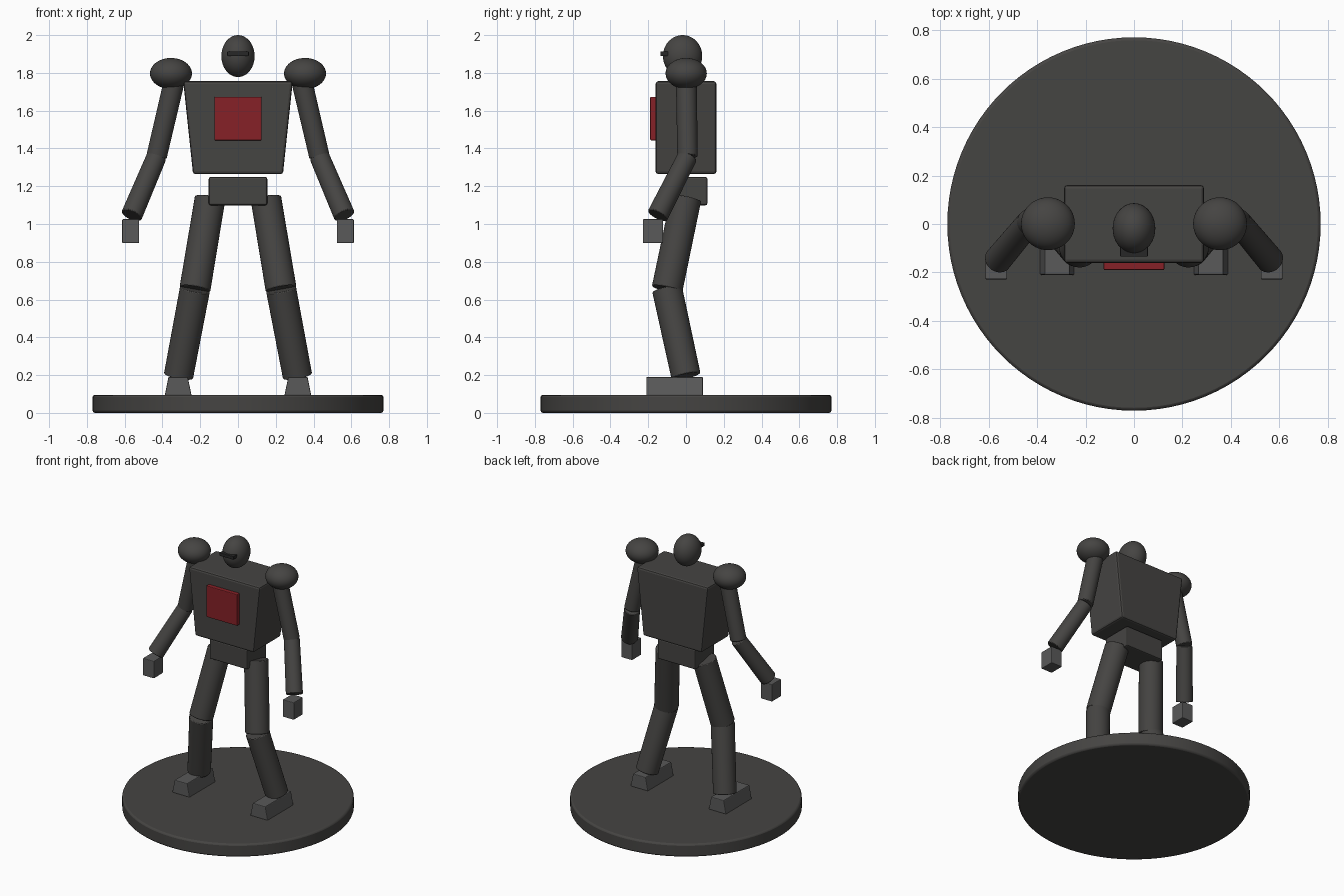
import bpy, bmesh, math
from mathutils import Vector

if "Cube" in bpy.data.objects:
    bpy.data.objects.remove(bpy.data.objects["Cube"])


def material(name, color):
    m = bpy.data.materials.new(name)
    m.diffuse_color = (*color, 1)
    m.use_nodes = True
    m.node_tree.nodes["Principled BSDF"].inputs["Base Color"].default_value = m.diffuse_color
    return m


DARK = material("dark_grey", (0.06, 0.058, 0.055))
LIGHT = material("mid_grey", (0.1, 0.1, 0.1))
BLACK = material("black", (0.02, 0.02, 0.02))
RED = material("red", (0.24, 0.015, 0.02))


def finish(ob, name, mat, bevel=0):
    ob.name = name
    ob.data.materials.append(mat)
    if bevel:
        mod = ob.modifiers.new("edge", 'BEVEL')
        mod.width, mod.segments = bevel, 2
        mod.limit_method, mod.angle_limit = 'ANGLE', math.radians(40)
    return ob


def block(name, center, size, mat, bevel=0.005, top_x=1.0):
    """Box whose top can be wider or narrower in x."""
    bpy.ops.mesh.primitive_cube_add(size=1, location=center)
    ob = bpy.context.object
    for v in ob.data.vertices:
        s = top_x if v.co.z > 0 else 1
        v.co = (v.co.x * size[0] * s, v.co.y * size[1], v.co.z * size[2])
    return finish(ob, name, mat, bevel)


def limb(name, a, b, r_top, r_bottom, mat):
    """Tapered cylinder from joint a (top) to joint b (bottom)."""
    a, b = Vector(a), Vector(b)
    bpy.ops.mesh.primitive_cone_add(vertices=32, radius1=r_bottom, radius2=r_top,
                                    depth=(a - b).length, location=(a + b) / 2)
    ob = bpy.context.object
    ob.rotation_mode = 'QUATERNION'
    ob.rotation_quaternion = Vector((0, 0, 1)).rotation_difference(a - b)
    bpy.ops.object.shade_smooth_by_angle()
    return finish(ob, name, mat, 0.005)


def ellipsoid(name, center, radii, mat):
    bpy.ops.mesh.primitive_uv_sphere_add(segments=40, ring_count=24, radius=1, location=center)
    ob = bpy.context.object
    for v in ob.data.vertices:
        v.co = [c * r for c, r in zip(v.co, radii)]
    bpy.ops.object.shade_smooth()
    return finish(ob, name, mat)


# Round display base
bpy.ops.mesh.primitive_cylinder_add(vertices=96, radius=0.77, depth=0.095, location=(0, 0, 0.0475))
base = bpy.context.object
bpy.ops.object.shade_smooth_by_angle()
finish(base, "base", DARK, 0.012)

# Trunk
block("pelvis", (0, 0, 1.174), (0.31, 0.226, 0.15), DARK, 0.01)
block("torso", (0, 0, 1.51), (0.476, 0.322, 0.492), DARK, 0.014, top_x=0.58 / 0.476)
block("chest_plate", (0, -0.165, 1.558), (0.25, 0.05, 0.23), RED, 0.005)

# Head and visor
ellipsoid("head", (0, -0.018, 1.889), (0.088, 0.104, 0.111), DARK)
block("visor", (0, -0.112, 1.901), (0.114, 0.046, 0.024), BLACK, 0.003)

# Arms and legs on both sides
for side, s in (("right", -1), ("left", 1)):
    elbow = (s * 0.431, 0.008, 1.357)
    knee = (s * 0.228, -0.1, 0.655)
    ellipsoid(side + "_shoulder", (s * 0.355, 0.001, 1.797), (0.111, 0.109, 0.082), DARK)
    limb(side + "_upper_arm", (s * 0.339, 0.002, 1.75), elbow, 0.055, 0.054, DARK)
    limb(side + "_forearm", elbow, (s * 0.563, -0.15, 1.046), 0.053, 0.057, DARK)
    block(side + "_hand", (s * 0.568, -0.175, 0.962), (0.09, 0.107, 0.127), LIGHT)
    limb(side + "_thigh", (s * 0.148, 0.0, 1.135), knee, 0.081, 0.082, DARK)
    limb(side + "_shin", knee, (s * 0.315, 0.0, 0.195), 0.08, 0.078, DARK)
    block(side + "_foot", (s * 0.317, -0.06, 0.141), (0.142, 0.3, 0.098), LIGHT, 0.005, top_x=0.72)
